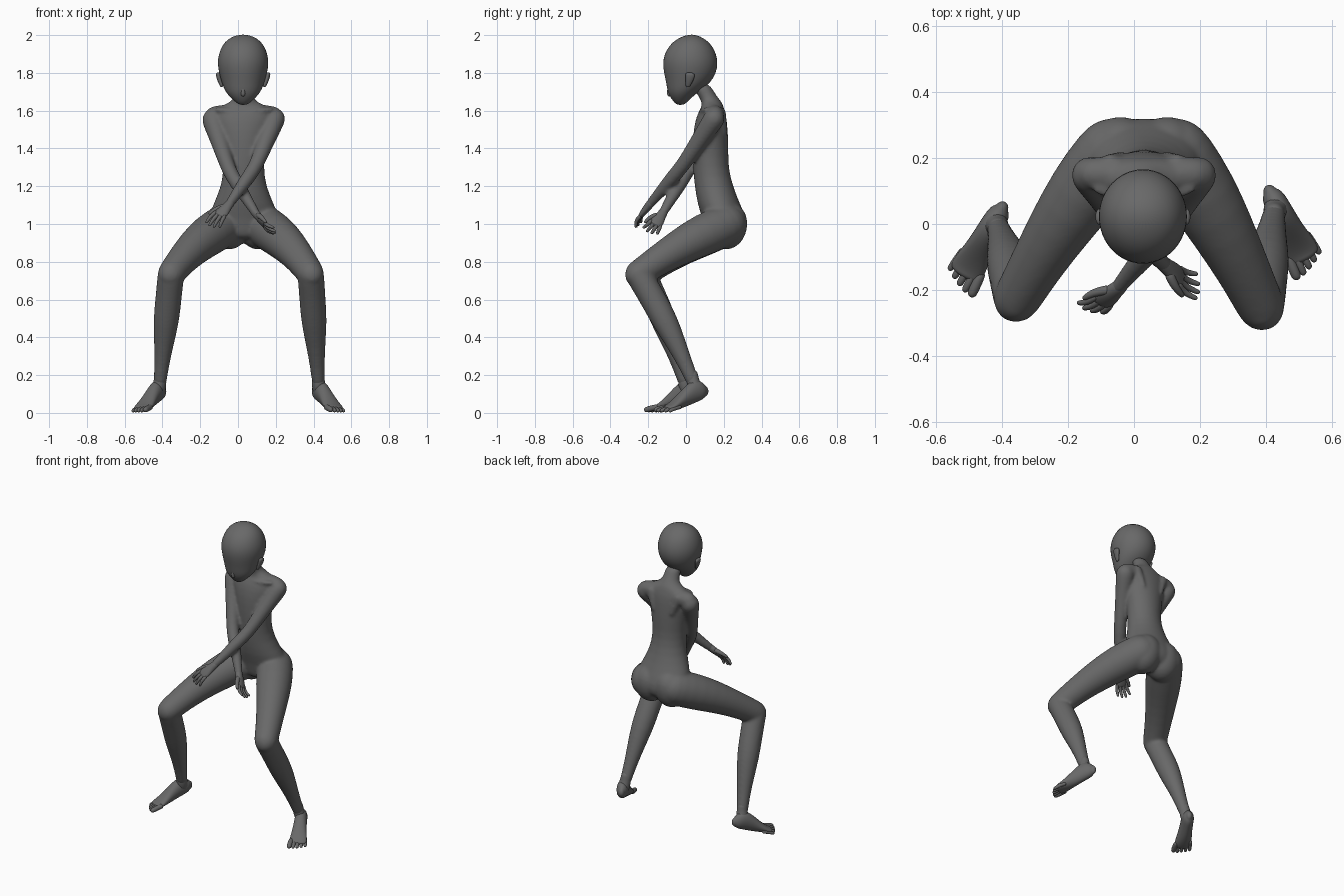
import bpy, bmesh
from math import sin, cos, pi, radians
from mathutils import Vector as V

if "Cube" in bpy.data.objects:
    bpy.data.objects.remove(bpy.data.objects["Cube"])

CX = 0.03  # body midline
GREY = bpy.data.materials.new("dark_grey")
GREY.diffuse_color = (.14, .14, .14, 1)
GREY.use_nodes = True
GREY.node_tree.nodes["Principled BSDF"].inputs["Base Color"].default_value = GREY.diffuse_color


def tube(bm, pts, radii, n=16, side=(1, 0, 0), axis=None, cap=True):
    """Loft elliptical rings through pts; radii are numbers or (side, other) pairs."""
    pts = [V(p) for p in pts]
    radii = [r if isinstance(r, tuple) else (r, r) for r in radii]
    rows = []
    for i, (p, r) in enumerate(zip(pts, radii)):
        t = V(axis) if axis else pts[min(i + 1, len(pts) - 1)] - pts[max(i - 1, 0)]
        rows.append((p, t.normalized(), r))
    if cap:  # rounded ends
        (p0, t0, r0), (p1, t1, r1) = rows[0], rows[-1]
        for a in (30, 60, 82):
            s, c = sin(radians(a)), cos(radians(a))
            rows.insert(0, (p0 - t0 * min(r0) * s, t0, (r0[0] * c, r0[1] * c)))
            rows.append((p1 + t1 * min(r1) * s, t1, (r1[0] * c, r1[1] * c)))
    rings = []
    for p, t, r in rows:
        a = V(side)
        a = (a - t * a.dot(t)).normalized()
        b = t.cross(a)
        rings.append([bm.verts.new(p + a * r[0] * cos(2 * pi * k / n) + b * r[1] * sin(2 * pi * k / n))
                      for k in range(n)])
    for u, w in zip(rings, rings[1:]):
        for k in range(n):
            bm.faces.new((u[k], u[(k + 1) % n], w[(k + 1) % n], w[k]))
    bm.faces.new(rings[0][::-1])
    bm.faces.new(rings[-1])


def finish(bm, name, remesh=None):
    bmesh.ops.recalc_face_normals(bm, faces=bm.faces)
    me = bpy.data.meshes.new(name)
    bm.to_mesh(me)
    bm.free()
    me.shade_smooth()
    me.materials.append(GREY)
    ob = bpy.data.objects.new(name, me)
    bpy.context.collection.objects.link(ob)
    ob.modifiers.new("Round", 'SUBSURF').levels = 1
    ob.modifiers["Round"].render_levels = 1
    if remesh:
        m = ob.modifiers.new("Fuse", 'REMESH')
        m.mode, m.voxel_size, m.use_smooth_shade = 'VOXEL', remesh, True
        s = ob.modifiers.new("Blend", 'SMOOTH')
        s.factor, s.iterations = 0.5, 8


def mix(a, b, t):
    return V(a).lerp(V(b), t)


# Body: torso, neck, limbs fused into one skin
bm = bmesh.new()
torso = [(.075, 1.75, .05, .05), (.105, 1.69, .048, .048), (.13, 1.655, .058, .052),
         (.14, 1.635, .095, .055), (.14, 1.61, .15, .062), (.135, 1.58, .16, .078),
         (.13, 1.5, .135, .092), (.13, 1.4, .116, .096), (.13, 1.3, .107, .094),
         (.147, 1.2, .118, .102), (.175, 1.1, .165, .114), (.205, 1.03, .188, .118),
         (.21, .96, .165, .112), (.195, .912, .09, .075)]
tube(bm, [(CX, y, z) for y, z, _, _ in torso], [(a, b) for _, _, a, b in torso],
     n=24, axis=(0, 0, -1), cap=False)

legs = {1: ((.385, -.252, .735), (.425, .035, .17)), -1: ((-.355, -.227, .735), (-.412, -.01, .17))}
for s, (knee, ankle) in legs.items():
    hip = (CX + s * .1, .21, .995)
    up = V((s * .012, 0, .02))  # fuller upper thigh
    tube(bm, [mix(hip, knee, t) + up * sin(pi * t) for t in (0, .25, .5, .75, .92, 1)],
         [.115, .114, .099, .084, .077, .074])
    calf = V((0, .015, 0))
    tube(bm, [mix(knee, ankle, t) + calf * sin(pi * t) for t in (0, .12, .3, .45, .65, .85, 1)],
         [.073, .071, .071, .069, .054, .04, .036])
    # Buttock
    tube(bm, [(CX + s * .075, .215, .97), (CX + s * .07, .224, 1.01)], [.107, .107])

# shoulder, elbow, wrist
arms = {1: ((.193, .147, 1.555), (.095, -.02, 1.305), (-.05, -.195, 1.1)),
        -1: ((-.133, .147, 1.55), (-.05, .01, 1.285), (.095, -.125, 1.055))}
for s, (sh, el, wr) in arms.items():
    tube(bm, [sh, mix(sh, el, .25), mix(sh, el, .6), el, mix(el, wr, .3), mix(el, wr, .7), wr],
         [.06, .052, .045, .038, .04, .03, .024])
    # Shoulder yoke
    tube(bm, [(CX + s * .05, .15, 1.58), (CX + s * .11, .152, 1.58), (CX + s * .155, .152, 1.573)],
         [.05, .053, .052], side=(0, 0, 1))
    # Collarbone and shoulder blade ridges
    tube(bm, [(CX + s * .01, .08, 1.592), (CX + s * .08, .078, 1.602), (CX + s * .14, .105, 1.605)],
         [.014, .013, .015], n=10)
    tube(bm, [(CX + s * .1, .185, 1.585), (CX + s * .065, .198, 1.48)], [.032, .022], n=10)
finish(bm, "body", remesh=.009)

# Head: horizontal slices (front y, back y, z, half width)
head = [(.01, .05, 2.003, .025), (-.048, .1, 1.982, .08), (-.09, .14, 1.945, .112),
        (-.116, .162, 1.898, .131), (-.124, .17, 1.85, .137), (-.118, .161, 1.8, .128),
        (-.106, .132, 1.75, .114), (-.1, .085, 1.712, .1), (-.09, .045, 1.682, .08),
        (-.072, .015, 1.655, .052), (-.05, -.01, 1.629, .02)]
bm = bmesh.new()
tube(bm, [(CX - .003, (a + b) / 2, z) for a, b, z, _ in head],
     [(w, (b - a) / 2) for a, b, _, w in head], n=24, axis=(0, 0, -1), cap=False)
finish(bm, "head")

# Nose
bm = bmesh.new()
tube(bm, [(CX - .003, -.09, 1.73), (CX - .003, -.09, 1.7), (CX - .003, -.088, 1.688)],
     [.006, .012, .013], n=10)
finish(bm, "nose")

# Ears
for s in (1, -1):
    bm = bmesh.new()
    x = CX - .003
    tube(bm, [(x + s * .132, .022, 1.79), (x + s * .127, .018, 1.765), (x + s * .114, .01, 1.733)],
         [(.013, .027), (.012, .023), (.009, .013)], n=12)
    finish(bm, "ear_left" if s > 0 else "ear_right")

# Hands: wrist, knuckle direction and finger spread
hands = {1: (arms[1][2], (-.1, -.085, -.11), (.6, -.4, -.4)),
         -1: (arms[-1][2], (.1, -.085, -.125), (.1, .6, -.4))}
for s, (wr, d, w) in hands.items():
    wr, d, w = V(wr), V(d).normalized(), V(w)
    w = (w - d * w.dot(d)).normalized()
    nrm = d.cross(w)
    if nrm.y > 0:
        nrm = -nrm
    bm = bmesh.new()
    tube(bm, [wr - d * .015, wr + d * .02, wr + d * .05, wr + d * .08],
         [(.024, .023), (.028, .021), (.037, .019), (.036, .014)], n=14, side=w)
    for i, length in enumerate((.075, .085, .08, .062)):
        o = i - 1.5
        a = wr + d * .078 + w * o * .019
        b = a + d * length * .5 + w * o * .004 + nrm * .002
        c = a + d * length * .9 + w * o * .007 - nrm * .016
        tube(bm, [a, b, c], [.0115, .0105, .008], n=10, side=w)
    a = wr + d * .03 - w * .022
    tube(bm, [a, a + d * .032 - w * .022, a + d * .068 - w * .028], [.016, .013, .009], n=10, side=nrm)
    finish(bm, "hand_left" if s > 0 else "hand_right")

# Feet: heel raised, toes touching the ground
feet = {1: ((.405, .11, 0), (.53, -.13, 0), 1.03), -1: ((-.393, .06, 0), (-.53, -.185, 0), 1.05)}
sole = [(.012, .115, .02, .03), (.025, .115, .034, .046), (.06, .118, .038, .062),
        (.095, .104, .04, .062), (.13, .082, .042, .053), (.165, .058, .047, .039),
        (.2, .037, .054, .025), (.225, .026, .052, .017)]
for s, (heel, toe, k) in feet.items():
    heel, d = V(heel), (V(toe) - V(heel)).normalized()
    out = V((-d.y, d.x, 0))  # points away from the midline
    if out.x * s < 0:
        out = -out
    bm = bmesh.new()
    tube(bm, [heel + d * u * k + V((0, 0, z)) for u, z, _, _ in sole],
         [(a, b) for _, _, a, b in sole], n=16, side=out, axis=d)
    # Ankle
    ank = V(legs[s][1])
    tube(bm, [ank + V((0, 0, .03)), ank, mix(ank, heel + d * .06 + V((0, 0, .11)), .7)],
         [.03, .035, .039], n=14)
    for i, (tip, r) in enumerate(((.276, .0165), (.274, .0125), (.266, .012), (.255, .0115), (.241, .011))):
        tip *= k
        o = out * (-.042 + i * .021)
        tube(bm, [heel + d * (tip - .065) + o + V((0, 0, .03)),
                  heel + d * (tip - .03) + o * 1.08 + V((0, 0, .023)),
                  heel + d * (tip - r * .6) + o * 1.12 + V((0, 0, r + .001))],
             [r, r, r * .95], n=10, side=out)
    finish(bm, "foot_left" if s > 0 else "foot_right")
